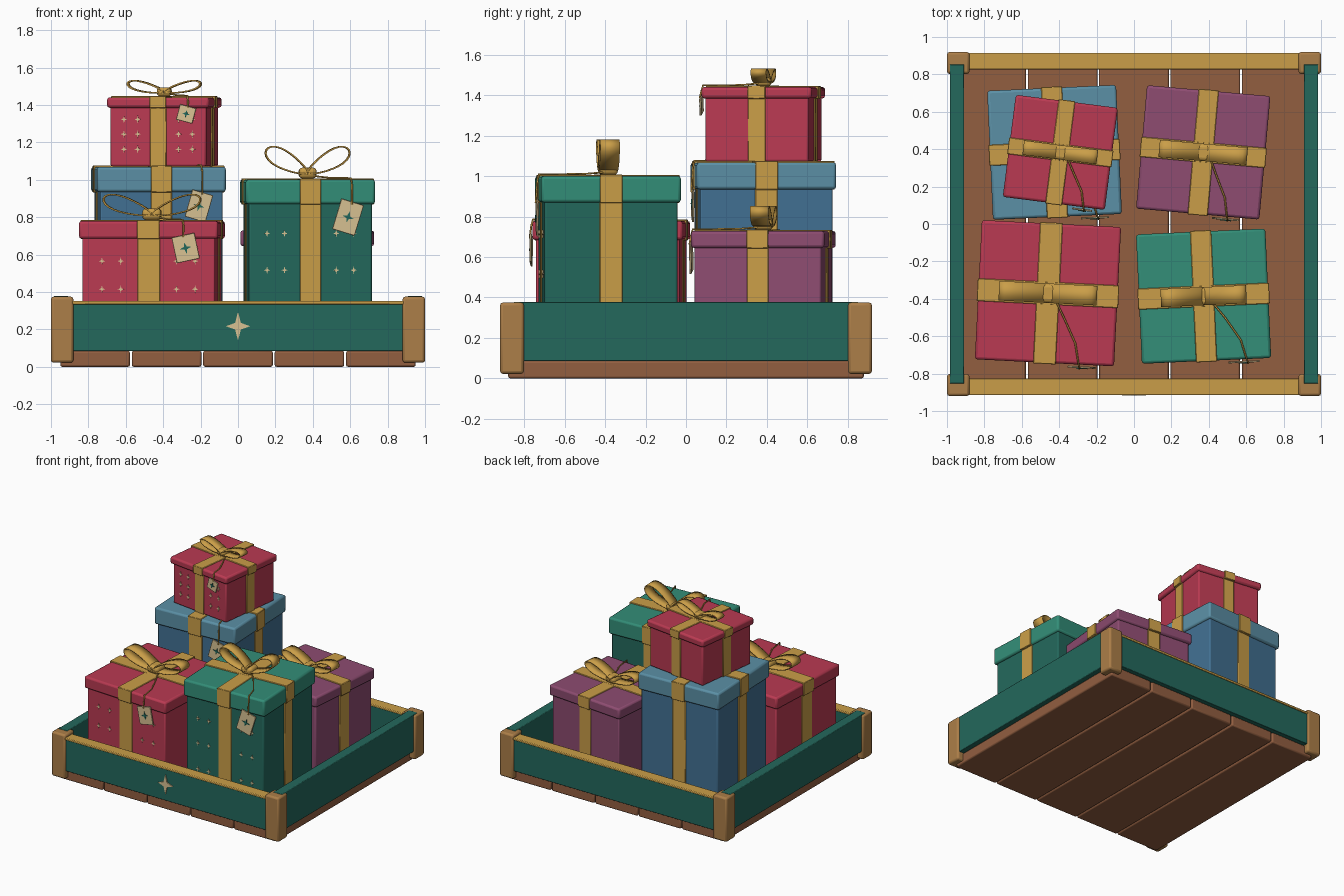
import bpy, bmesh, math
from mathutils import Matrix, Vector

if "Cube" in bpy.data.objects:
    bpy.data.objects.remove(bpy.data.objects["Cube"])


def material(name, r, g, b):
    m = bpy.data.materials.new(name)
    lin = [((c / 255 + 0.055) / 1.055) ** 2.4 for c in (r, g, b)]
    m.diffuse_color = (*lin, 1)
    m.use_nodes = True
    m.node_tree.nodes["Principled BSDF"].inputs["Base Color"].default_value = m.diffuse_color
    return m


PLANK = material("plank_brown", 146, 94, 64)
POST = material("post_tan", 172, 126, 72)
GREEN = material("dark_green", 35, 104, 92)
GOLD = material("ribbon_gold", 202, 158, 72)
CREAM = material("cream", 216, 193, 146)
RED = material("red", 186, 58, 82)
TEAL = material("teal_green", 51, 142, 120)
BLUE = material("blue", 66, 113, 147)
SKY = material("light_blue", 91, 144, 166)
PURPLE = material("purple", 142, 76, 113)
I = Matrix.Identity(4)


def finish(bm, name, mat, M=I, bevel=0.0, segs=2):
    bmesh.ops.recalc_face_normals(bm, faces=bm.faces)
    me = bpy.data.meshes.new(name)
    bm.to_mesh(me)
    bm.free()
    me.transform(M)
    me.materials.append(mat)
    ob = bpy.data.objects.new(name, me)
    bpy.context.collection.objects.link(ob)
    if bevel:
        mod = ob.modifiers.new("bevel", 'BEVEL')
        mod.width, mod.segments = bevel, segs
    bpy.ops.object.select_all(action='DESELECT')
    ob.select_set(True)
    bpy.context.view_layer.objects.active = ob
    bpy.ops.object.shade_smooth_by_angle(angle=math.radians(35))
    return ob


def box(name, lo, hi, mat, M=I, bevel=0.0, segs=2):
    lo, hi = Vector(lo), Vector(hi)
    bm = bmesh.new()
    bmesh.ops.create_cube(bm, size=1)
    for v in bm.verts:
        v.co = (lo + hi) / 2 + Vector(a * b for a, b in zip(v.co, hi - lo))
    return finish(bm, name, mat, M, bevel, segs)


def stars(name, places, rx, rz, y, depth, mat, M=I):
    """Four-pointed star plates facing -y, one per (x, z) place."""
    bm = bmesh.new()
    for cx, cz in places:
        ring = []
        for i in range(8):
            a = i * math.pi / 4
            k = 1 if i % 2 == 0 else 0.33
            ring.append(bm.verts.new((cx + k * rx * math.cos(a), y,
                                      cz + k * rz * math.sin(a))))
        f = bm.faces.new(ring)
        ext = bmesh.ops.extrude_face_region(bm, geom=[f])
        for v in ext["geom"]:
            if isinstance(v, bmesh.types.BMVert):
                v.co.y -= depth
    return finish(bm, name, mat, M)


def bow_loop(name, side, z, length, angle, half, width, M):
    """Teardrop ribbon loop, a strip extruded along y."""
    bm = bmesh.new()
    rows, n = [], 24
    ca, sa = math.cos(angle), math.sin(angle)
    for i in range(n + 1):
        t = 2 * math.pi * i / n
        u = length * (1 - math.cos(t)) / 2
        w = half * math.sin(t) * (0.45 + 0.55 * u / length) * 1.2
        x, h = side * (u * ca - w * sa), z + u * sa + w * ca
        rows.append([bm.verts.new((x, s * width / 2, h)) for s in (-1, 1)])
    for a, b in zip(rows, rows[1:]):
        bm.faces.new((a[0], a[1], b[1], b[0]))
    ob = finish(bm, name, GOLD, M)
    mod = ob.modifiers.new("thickness", 'SOLIDIFY')
    mod.thickness, mod.offset = 0.008, 0


def string(name, pts, M):
    cu = bpy.data.curves.new(name, 'CURVE')
    cu.dimensions = '3D'
    cu.bevel_depth, cu.bevel_resolution = 0.005, 1
    sp = cu.splines.new('POLY')
    sp.points.add(len(pts) - 1)
    for p, co in zip(sp.points, pts):
        p.co = (*(M @ Vector(co)), 1)
    cu.materials.append(GOLD)
    bpy.context.collection.objects.link(bpy.data.objects.new(name, cu))


def gift(name, x, y, rot, size, z0, z_lid, z1, body_mat, lid_mat, tag,
         bow=None, dots=False):
    M = Matrix.Translation((x, y, 0)) @ Matrix.Rotation(math.radians(rot), 4, 'Z')
    h, b, r = size / 2, size / 2 - 0.017, size * 0.081
    e = 0.006
    box(name + "_body", (-b, -b, z0), (b, b, z_lid + 0.01), body_mat, M, 0.01)
    box(name + "_lid", (-h, -h, z_lid), (h, h, z1 - e), lid_mat, M, 0.014)
    # ribbons wrapped both ways round body and lid
    for k, q in enumerate((b + e, h + e)):
        lo, hi = ((z0, z_lid), (z_lid - 0.002, z1))[k]
        part = name + ("_body_ribbon", "_lid_ribbon")[k]
        box(part + "_front_back", (-r, -q, lo), (r, q, hi), GOLD, M, 0.003, 1)
        box(part + "_sides", (-q, -r, lo), (q, r, hi + 0.001 * k), GOLD, M, 0.003, 1)
    # bow
    if bow:
        angle, half = bow
        zk = z1 + size * 0.042
        for s, side in ((-1, "left"), (1, "right")):
            bow_loop(f"{name}_bow_{side}", s, zk, size * 0.365,
                     math.radians(angle), half * size, size * 0.14, M)
        kx, ky, kz = size * 0.068, size * 0.07, size * 0.042
        box(name + "_bow_knot", (-kx, -ky, zk - kz), (kx, ky, zk + kz), GOLD, M,
            size * 0.03, 3)
    # string and tag
    tx, tz, w, t, tilt = tag
    T = (M @ Matrix.Translation((tx, -h - 0.014, tz))
         @ Matrix.Rotation(math.radians(-tilt), 4, 'Y'))
    a = math.radians(tilt)
    hole = (tx - math.sin(a) * t * 0.42, -h - 0.022, tz + math.cos(a) * t * 0.42)
    sx = hole[0]
    string(name + "_tag_string",
           [(0.04, -r * 0.5, z1 + 0.012), (sx * 0.5, -h * 0.35, z1 + 0.004),
            (sx * 0.85, -h * 0.7, z1 + 0.003), (sx * 0.98, -h - 0.006, z1 + 0.002),
            (sx, -h - 0.014, z1 - 0.03), hole], M)
    box(name + "_tag", (-w / 2, -0.005, -t / 2), (w / 2, 0.005, t / 2), CREAM, T, 0.002, 1)
    stars(name + "_tag_star", [(0, 0)], w * 0.25, w * 0.25, -0.004, 0.005, GREEN, T)
    # printed stars on the front wrapping
    if dots:
        places = [(s * c * size, z0 + (z_lid - z0) * f)
                  for s in (-1, 1) for c in (0.2, 0.335) for f in (0.29, 0.55, 0.8)]
        stars(name + "_print", places, 0.017, 0.02, -b + 0.001, 0.005, CREAM, M)


# tray floor
for i in range(5):
    c = (i - 2) * 0.382
    box(f"floor_plank_{i + 1}", (c - 0.186, -0.88, 0), (c + 0.186, 0.88, 0.085),
        PLANK, bevel=0.01)

# tray walls, rails and corner posts
for s, fb, lr in ((-1, "front", "left"), (1, "back", "right")):
    ys, xs = sorted((s * 0.835, s * 0.908)), sorted((s * 0.908, s * 0.985))
    box(fb + "_wall", (-0.9, ys[0], 0.085), (0.9, ys[1], 0.338), GREEN, bevel=0.004)
    yr = sorted((s * 0.827, s * 0.915))
    box(fb + "_rail", (-0.9, yr[0], 0.334), (0.9, yr[1], 0.352), GOLD, bevel=0.005)
    box(lr + "_wall", (xs[0], -0.853, 0.085), (xs[1], 0.853, 0.378), GREEN, bevel=0.004)
    for t, side in ((-1, "front"), (1, "back")):
        px, py = sorted((s * 0.88, s)), sorted((t * 0.802, t * 0.92))
        box(f"{lr}_{side}_post", (px[0], py[0], 0.022), (px[1], py[1], 0.375),
            POST, bevel=0.014)
stars("front_wall_star", [(0, 0.217)], 0.065, 0.077, -0.907, 0.009, CREAM)

# gifts: place, turn, size, heights, colours, tag (x, z, width, height, tilt)
F = 0.085
gift("red_gift", -0.46, -0.37, -2.9, 0.745, F, 0.685, 0.785, RED, RED,
     (0.2, 0.635, 0.125, 0.14, 12), (18, 0.06), True)
gift("green_gift", 0.372, -0.386, 2.6, 0.692, F, 0.87, 1.007, GREEN, TEAL,
     (0.2, 0.8, 0.125, 0.17, -17), (29, 0.075), True)
gift("purple_gift", 0.37, 0.383, -5.1, 0.662, F, 0.645, 0.735, PURPLE, PURPLE,
     (0.15, 0.6, 0.12, 0.15, -10), (16, 0.06))
gift("blue_gift", -0.425, 0.383, 2.6, 0.69, F, 0.935, 1.075, BLUE, SKY,
     (0.2, 0.86, 0.115, 0.15, -16))
gift("top_gift", -0.394, 0.383, -7.3, 0.55, 1.072, 1.385, 1.447, RED, RED,
     (0.155, 1.352, 0.09, 0.085, -15), (13, 0.05), True)
